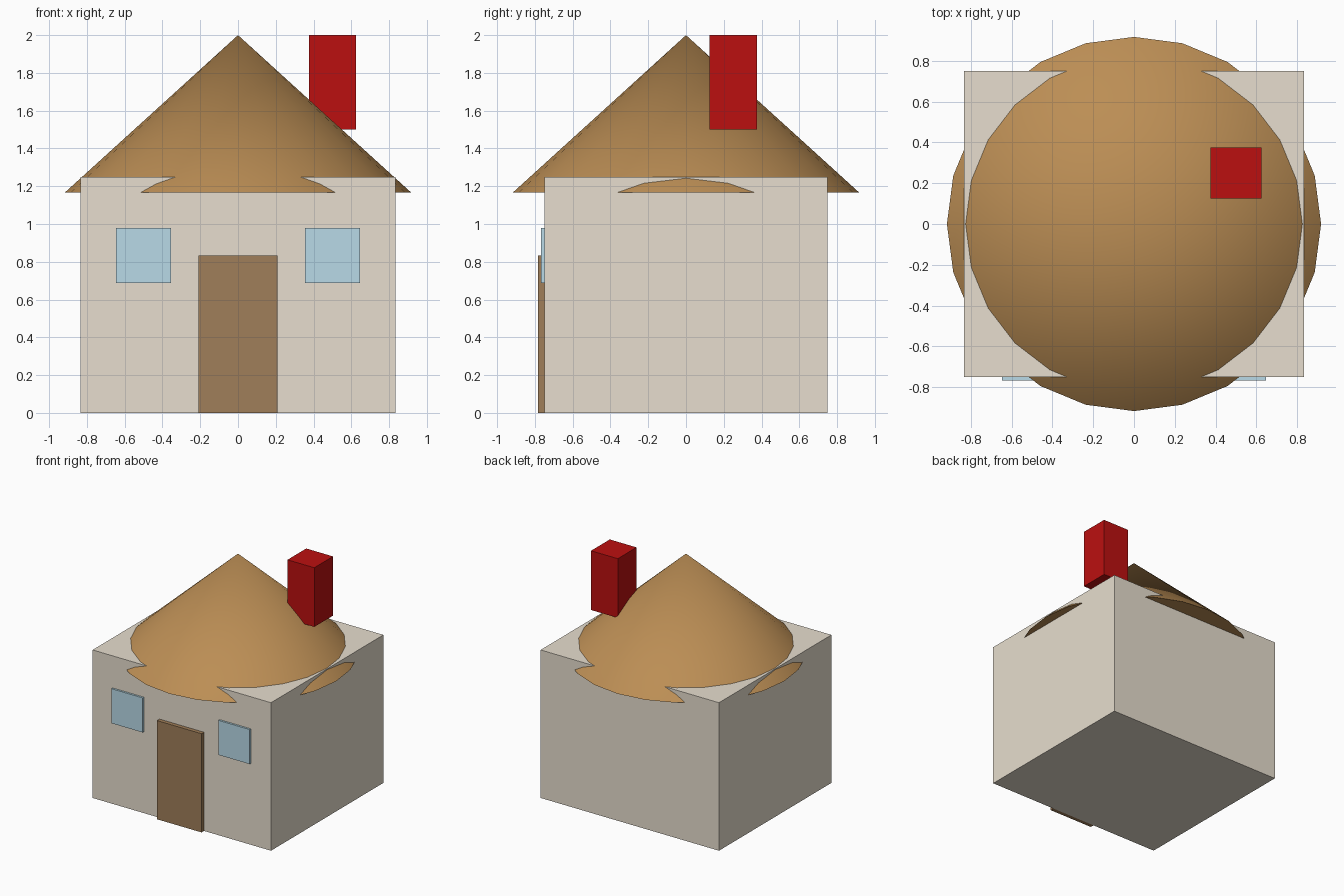
import bpy

if "Cube" in bpy.data.objects:
    bpy.data.objects.remove(bpy.data.objects["Cube"])


def paint(obj, name, color):
    mat = bpy.data.materials.get(name) or bpy.data.materials.new(name)
    mat.diffuse_color = (*color, 1)
    mat.use_nodes = True
    mat.node_tree.nodes["Principled BSDF"].inputs["Base Color"].default_value = mat.diffuse_color
    obj.data.materials.append(mat)


def box(name, center, size, mat, color):
    bpy.ops.mesh.primitive_cube_add(size=1, location=center)
    obj = bpy.context.object
    obj.name = name
    obj.scale = size
    bpy.ops.object.transform_apply(location=False, rotation=False, scale=True)
    paint(obj, mat, color)
    return obj


# House body
box("walls", (0, 0, 0.625), (1.6667, 1.5, 1.25), "plaster", (0.8, 0.73, 0.62))

# Conical roof, its rim dipping below the wall tops
bpy.ops.mesh.primitive_cone_add(vertices=24, radius1=0.9167, radius2=0,
                                depth=0.8333, location=(0, 0, 1.5833))
roof = bpy.context.object
roof.name = "roof"
paint(roof, "thatch", (0.5, 0.27, 0.09))
bpy.ops.object.shade_smooth_by_angle()

# Door and the pair of windows on the front wall
box("door", (0, -0.75, 0.4167), (0.4167, 0.0667, 0.8333), "wood", (0.35, 0.21, 0.1))
for side, x in (("left", -0.5), ("right", 0.5)):
    box(f"window_{side}", (x, -0.75, 0.8333), (0.2917, 0.0333, 0.2917),
        "glass", (0.48, 0.7, 0.8))

# Chimney
box("chimney", (0.5, 0.25, 1.75), (0.25, 0.25, 0.5), "brick", (0.5, 0.005, 0.005))
